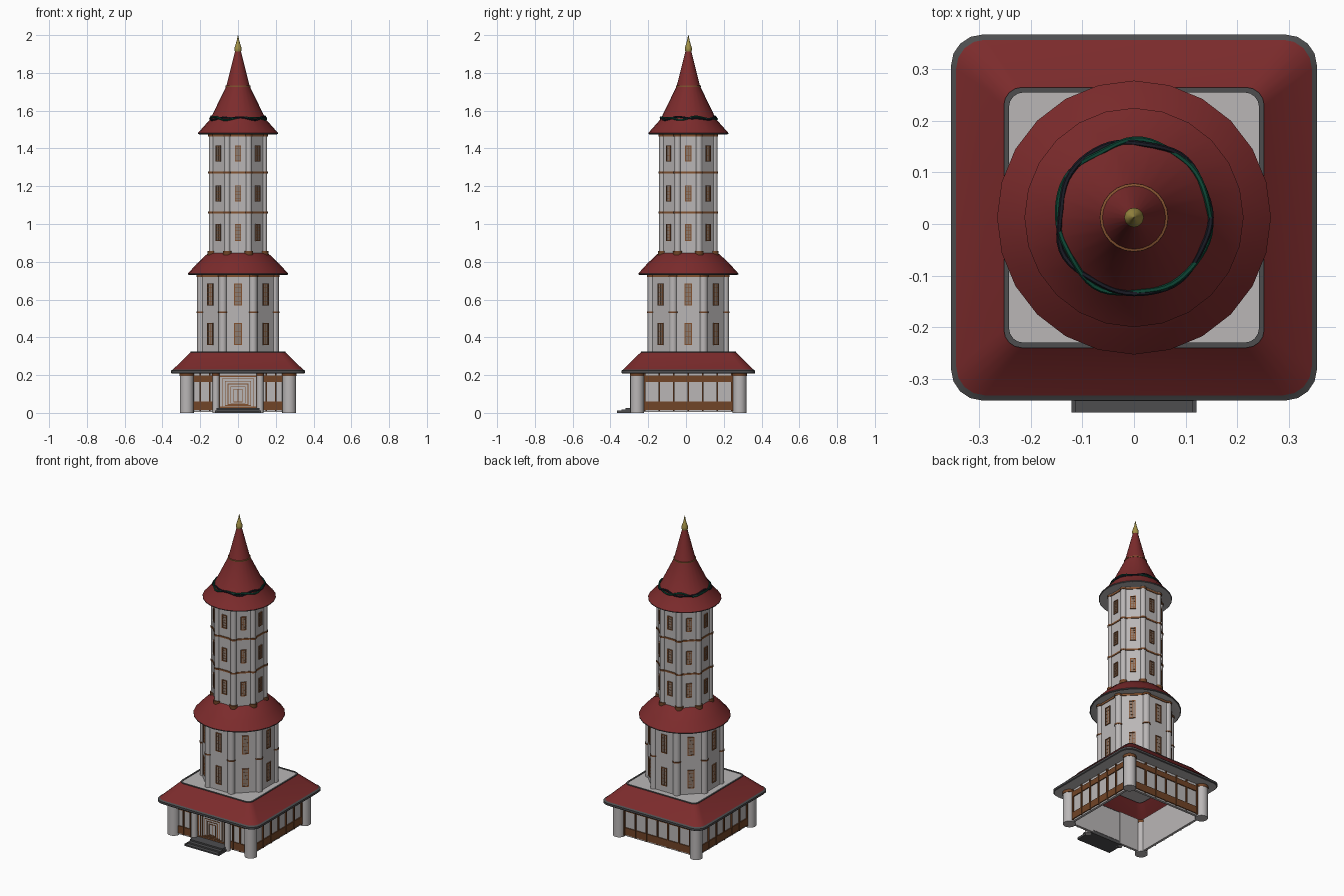
import bpy, bmesh, math
from mathutils import Matrix, Vector

if "Cube" in bpy.data.objects:
    bpy.data.objects.remove(bpy.data.objects["Cube"])

CY = 0.0125  # tower axis in y
COLS = {"wall": (0.49, 0.47, 0.47), "roof_red": (0.2, 0.024, 0.025), "dark_grey": (0.075, 0.075, 0.078),
        "brown": (0.165, 0.058, 0.02), "light_brown": (0.23, 0.085, 0.03),
        "pane": (0.27, 0.2, 0.16), "gold": (0.36, 0.28, 0.06),
        "green": (0.004, 0.06, 0.035), "black": (0.01, 0.011, 0.018)}
NAMES = list(COLS)
MATS = []
for n, c in COLS.items():
    m = bpy.data.materials.new(n)
    m.diffuse_color = (*c, 1)
    m.use_nodes = True
    m.node_tree.nodes["Principled BSDF"].inputs["Base Color"].default_value = m.diffuse_color
    MATS.append(m)


class Part:
    """Collects geometry for one named object, centred on the tower axis."""
    def __init__(self, name):
        self.name, self.bm = name, bmesh.new()

    def box(self, lo, hi, mat, M=Matrix()):
        v = [self.bm.verts.new(M @ Vector((x, y, z))) for x in (lo[0], hi[0])
             for y in (lo[1], hi[1]) for z in (lo[2], hi[2])]
        for q in ((0, 1, 3, 2), (4, 6, 7, 5), (0, 4, 5, 1), (2, 3, 7, 6), (0, 2, 6, 4), (1, 5, 7, 3)):
            self.bm.faces.new([v[i] for i in q]).material_index = NAMES.index(mat)

    def loft(self, rings, mats, caps=(None, None), closed=False):
        R = [[self.bm.verts.new(p) for p in r] for r in rings]
        n = len(R[0])
        pairs = list(zip(R, R[1:])) + ([(R[-1], R[0])] if closed else [])
        for k, (a, b) in enumerate(pairs):
            m = mats if isinstance(mats, str) else mats[k]
            for i in range(n):
                j = (i + 1) % n
                self.bm.faces.new((a[i], a[j], b[j], b[i])).material_index = NAMES.index(m)
        if caps[0]:
            self.bm.faces.new(R[0][::-1]).material_index = NAMES.index(caps[0])
        if caps[1]:
            self.bm.faces.new(R[-1]).material_index = NAMES.index(caps[1])

    def post(self, x, y, r, z0, z1, mat, n=16):
        self.loft([circle(r, z0, n, 0, x, y), circle(r, z1, n, 0, x, y)], mat, (mat, mat))

    def done(self, smooth=True):
        me = bpy.data.meshes.new(self.name)
        self.bm.to_mesh(me)
        self.bm.free()
        ob = bpy.data.objects.new(self.name, me)
        ob.location.y = CY
        bpy.context.collection.objects.link(ob)
        for m in MATS:
            me.materials.append(m)
        if smooth:
            bpy.ops.object.select_all(action='DESELECT')
            ob.select_set(True)
            bpy.context.view_layer.objects.active = ob
            bpy.ops.object.shade_smooth_by_angle(angle=math.radians(32))


def circle(r, z, n=24, off=0.0, x=0, y=0):
    return [(x + r * math.cos(off + math.tau * i / n), y + r * math.sin(off + math.tau * i / n), z) for i in range(n)]


def octagon(apothem, z):
    return circle(apothem / math.cos(math.pi / 8), z, 8, math.pi / 8)


def round_square(h, r, z):
    pts = []
    for k in range(4):
        cx, cy = ((1, 1), (-1, 1), (-1, -1), (1, -1))[k]
        for s in range(5):
            a = (k + s / 4) * math.pi / 2
            pts.append((cx * (h - r) + r * math.cos(a), cy * (h - r) + r * math.sin(a), z))
    return pts


# Base walls: panels, brown bands and thin posts on four sides
W = 0.272
base = Part("base_walls")
for k in range(4):
    M = Matrix.Rotation(k * math.pi / 2, 4, 'Z')
    spans = [(-W, -0.1), (0.1, W)] if k == 0 else [(-W, W)]
    for a, b in spans:
        base.box((a, -W, 0.005), (b, -W + 0.015, 0.215), "wall", M)
        for z0, z1 in ((0.015, 0.06), (0.163, 0.197)):
            base.box((a, -W - 0.006, z0), (b, -W, z1), "brown", M)
    xs = (-0.2, -0.15, 0.15, 0.2) if k == 0 else [i * 0.077 for i in range(-3, 4)]
    for x in xs:
        base.box((x - 0.004, -W - 0.009, 0.01), (x + 0.004, -W, 0.21), "brown", M)
base.done(False)

# Corner pillars and door pillars
pil = Part("base_pillars")
for x, y, r in [(sx * 0.271, sy * 0.271, 0.037) for sx in (-1, 1) for sy in (-1, 1)] + \
               [(sx * 0.117, -0.285, 0.018) for sx in (-1, 1)]:
    pil.post(x, y, r, 0, 0.2, "wall")
    pil.post(x, y, r + 0.002, 0.194, 0.211, "brown")
pil.done()

# Door with nested frames
door = Part("door")
door.box((-0.1, -W + 0.002, 0.02), (0.1, -W + 0.012, 0.21), "wall")
for i in range(6):
    w, z0, z1 = 0.098 - i * 0.015, 0.025 + i * 0.006, 0.197 - i * 0.014
    t = 0.004 if i == 0 else 0.002
    y0, y1 = -W - 0.001, -W + 0.003
    for s in (-1, 1):
        door.box((s * w - t, y0, z0), (s * w + t, y1, z1), "light_brown")
    door.box((-w, y0, z1 - 2 * t), (w, y1, z1), "light_brown")
    door.box((-w, y0, z0), (w, y1, z0 + 2 * t), "light_brown")
door.box((-0.002, -W - 0.001, 0.055), (0.002, -W + 0.003, 0.125), "light_brown")
door.done(False)

# Front steps
steps = Part("front_steps")
for i in range(3):
    steps.box((-0.115, -0.377 + i * 0.022, 0), (0.115, -0.262, 0.009 * (i + 1)), "dark_grey")
for s in (-1, 1):
    steps.box((s * 0.117 - 0.004, -0.377, 0), (s * 0.117 + 0.004, -0.29, 0.013), "dark_grey")
steps.done(False)

# Square lower roof with pale soffit, grey eave, red slope, grey curb
roof = Part("lower_roof")
roof.loft([round_square(0.262, 0.01, 0.215), round_square(0.35, 0.06, 0.208), round_square(0.354, 0.06, 0.212),
           round_square(0.354, 0.06, 0.224), round_square(0.344, 0.055, 0.23), round_square(0.252, 0.035, 0.321),
           round_square(0.252, 0.035, 0.325), round_square(0.242, 0.028, 0.325), round_square(0.242, 0.028, 0.321)],
          ["wall"] + ["dark_grey"] * 3 + ["roof_red"] + ["dark_grey"] * 3)
roof.done()
deck = Part("roof_deck")
deck.loft([round_square(0.244, 0.028, 0.314), round_square(0.244, 0.028, 0.322)], "wall", ("wall", "wall"))
deck.done(False)


# Octagonal tower tier: walls, corner columns, bands and windows
def tier(name, ap, z0, z1, col_r, rad, bands, collars, windows, ww):
    p = Part(name + "_walls")
    p.loft([octagon(ap, z0), octagon(ap, z1)], "wall")
    for z, t in bands:
        p.loft([octagon(ap, z - t), octagon(ap + 0.004, z - t), octagon(ap + 0.004, z + t), octagon(ap, z + t)],
               "light_brown")
    p.done(False)
    c = Part(name + "_columns")
    for i in range(8):
        a = math.pi / 8 + i * math.pi / 4
        x, y = rad * math.cos(a), rad * math.sin(a)
        c.post(x, y, col_r, z0, z1, "wall")
        if z0 > 0.5:
            c.post(x, y, col_r + 0.006, z0, z0 + 0.022, "brown")
        for z, t in bands + collars:
            c.post(x, y, col_r + 0.003, z - t, z + t, "brown")
    c.done()
    w = Part(name + "_windows")
    for i in range(8):
        M = Matrix.Rotation(i * math.pi / 4, 4, 'Z')
        for b, t in windows:
            h, f = ww / 2, 0.005
            w.box((-h, -ap - 0.002, b), (h, -ap, t), "pane", M)
            for s in (-1, 1):
                w.box((s * (h - f / 2) - f / 2, -ap - 0.006, b), (s * (h - f / 2) + f / 2, -ap, t), "light_brown", M)
            for z in (b, t - f):
                w.box((-h, -ap - 0.006, z), (h, -ap, z + f), "light_brown", M)
            w.box((-0.001, -ap - 0.003, b), (0.001, -ap, t), "light_brown", M)
            for k in range(1, 5):
                z = b + (t - b) * k / 5
                w.box((-h, -ap - 0.003, z - 0.001), (h, -ap, z + 0.001), "light_brown", M)
    w.done(False)


tier("middle_tier", 0.205, 0.32, 0.735, 0.022, 0.21, [(0.726, 0.006)], [(0.532, 0.004)],
     [(0.36, 0.475), (0.568, 0.685)], 0.04)
tier("upper_tier", 0.146, 0.835, 1.48, 0.018, 0.148, [(1.06, 0.005), (1.272, 0.005), (1.468, 0.006)], [],
     [(0.91, 1.0), (1.12, 1.205), (1.33, 1.415)], 0.034)

# Round roofs: pale soffit, grey rim, red slopes
mid = Part("middle_roof")
mid.loft([circle(r, z) for r, z in ((0.19, 0.735), (0.258, 0.73), (0.265, 0.733), (0.265, 0.738),
                                    (0.218, 0.79), (0.165, 0.84), (0.14, 0.85))],
         ["wall", "dark_grey", "dark_grey"] + ["roof_red"] * 3)
mid.done()
top = Part("spire_roof")
top.loft([circle(r, z) for r, z in ((0.135, 1.48), (0.207, 1.475), (0.212, 1.478), (0.212, 1.482),
                                    (0.147, 1.555), (0.062, 1.73), (0.014, 1.92))],
         ["wall", "dark_grey", "dark_grey"] + ["roof_red"] * 3, (None, "roof_red"))
top.loft([circle(r, z) for r, z in ((0.06, 1.726), (0.066, 1.726), (0.066, 1.732), (0.06, 1.734))], "light_brown")
top.done()

# Gold finial
fin = Part("finial")
fin.loft([circle(r, z, 12) for r, z in ((0.012, 1.905), (0.019, 1.92), (0.019, 1.932), (0.013, 1.95),
                                        (0.007, 1.97), (0.001, 2.0))], "gold", ("gold", "gold"))
fin.done()

# Two wavy garland strands wound round the spire
gar = Part("garland")
for mat, ph in (("green", 0.0), ("black", 2.4)):
    rings = []
    for i in range(60):
        a = math.tau * i / 60
        z = 1.56 + 0.006 * math.sin(4 * a + ph) + 0.004 * math.sin(7 * a + 2 * ph)
        r = 0.15 - (z - 1.555) * 0.49 + 0.002 * math.sin(5 * a + ph)
        rings.append([((r + 0.0055 * math.cos(b)) * math.cos(a), (r + 0.0055 * math.cos(b)) * math.sin(a),
                       z + 0.0055 * math.sin(b)) for b in (math.tau * k / 6 for k in range(6))])
    gar.loft(rings, mat, closed=True)
gar.done()
